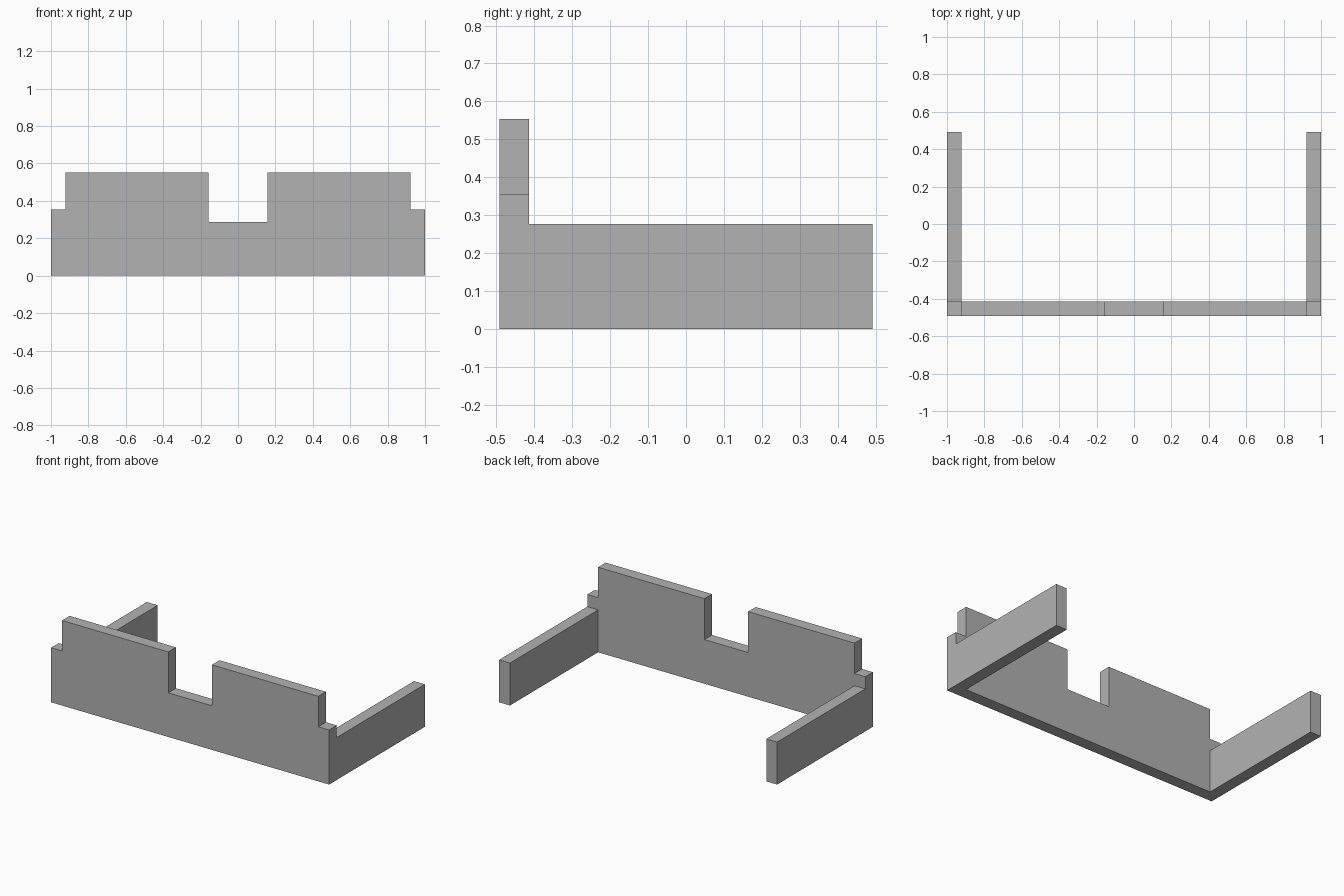
import bpy
import bmesh
from mathutils import Vector

cube = bpy.data.objects.get("Cube")
if cube:
    bpy.data.objects.remove(cube, do_unlink=True)

HALF_X, HALF_Y, THICK = 1.0, 0.492, 0.078
SIDE_H, NOTCH_H, CORNER_H, WALL_H = 0.276, 0.287, 0.355, 0.553
NOTCH_X = 0.157
INNER_X, INNER_Y = HALF_X - THICK, -HALF_Y + THICK

grey = bpy.data.materials.new("plain grey")
grey.use_nodes = True
colour = (0.448, 0.448, 0.448, 1)
grey.diffuse_color = colour
grey.node_tree.nodes["Principled BSDF"].inputs["Base Color"].default_value = colour


def extrude_profile(name, points, direction):
    """Make a solid by sweeping a flat outline along a direction."""
    bm = bmesh.new()
    face = bm.faces.new([bm.verts.new(p) for p in points])
    swept = bmesh.ops.extrude_face_region(bm, geom=[face], use_keep_orig=True)
    verts = [v for v in swept["geom"] if isinstance(v, bmesh.types.BMVert)]
    bmesh.ops.translate(bm, verts=verts, vec=Vector(direction))
    bmesh.ops.recalc_face_normals(bm, faces=bm.faces)
    mesh = bpy.data.meshes.new(name)
    bm.to_mesh(mesh)
    bm.free()
    mesh.materials.append(grey)
    obj = bpy.data.objects.new(name, mesh)
    bpy.context.collection.objects.link(obj)
    return obj


# Front wall: stepped half outline, mirrored across the middle notch
half = [(HALF_X, 0), (HALF_X, CORNER_H), (INNER_X, CORNER_H),
        (INNER_X, WALL_H), (NOTCH_X, WALL_H), (NOTCH_X, NOTCH_H)]
outline = half + [(-x, z) for x, z in reversed(half)]
extrude_profile("front_wall", [(x, -HALF_Y, z) for x, z in outline], (0, THICK, 0))

# Low side walls running back from the front wall
for name, side in (("left_wall", 1), ("right_wall", -1)):
    a, b = side * INNER_X, side * HALF_X
    base = [(a, INNER_Y, 0), (b, INNER_Y, 0), (b, HALF_Y, 0), (a, HALF_Y, 0)]
    extrude_profile(name, base, (0, 0, SIDE_H))
